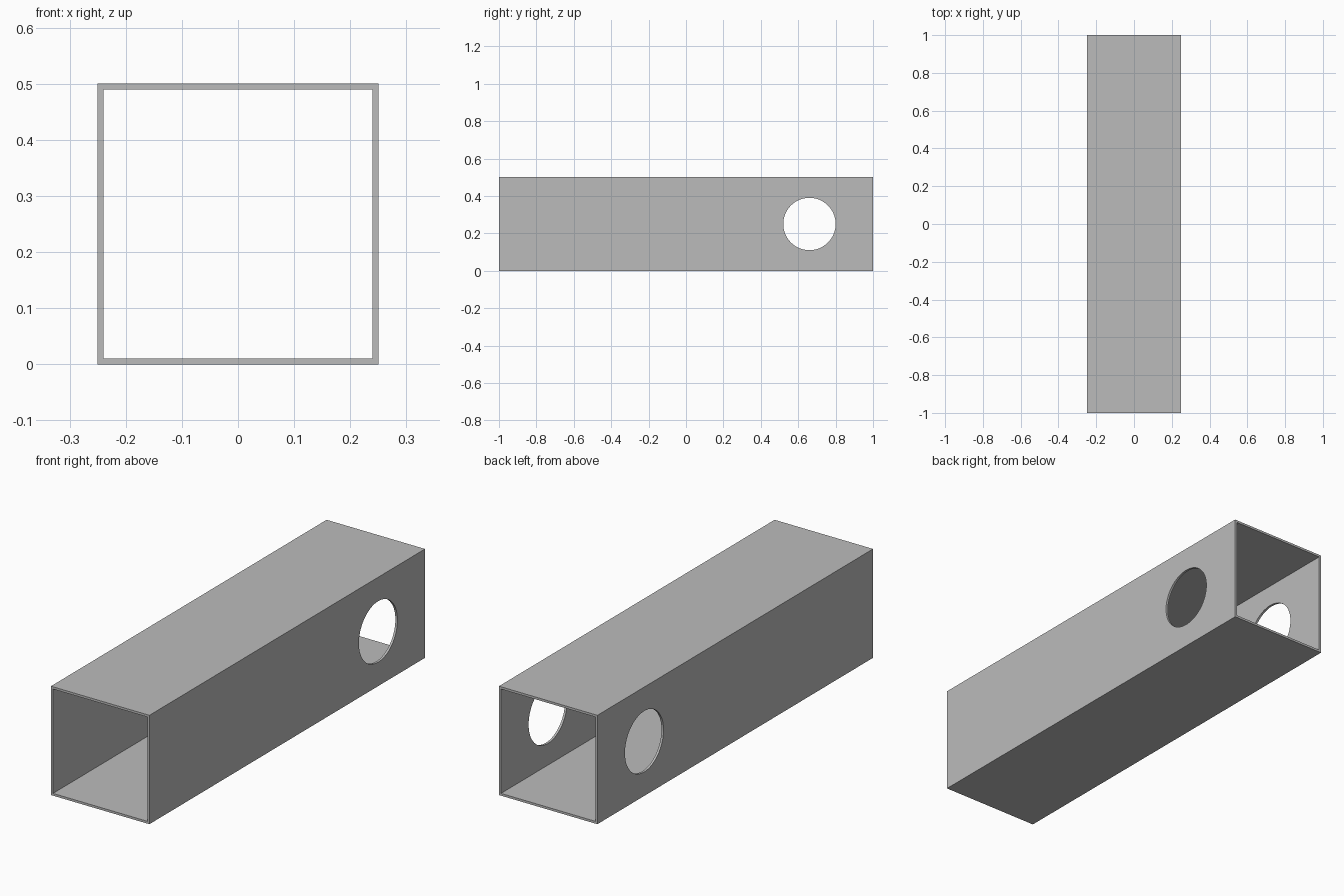
import bpy
import bmesh
from math import pi

LENGTH, SIDE, WALL = 2.0, 0.5, 0.0105
HOLE_Y, HOLE_RADIUS = 0.66, 0.14

if "Cube" in bpy.data.objects:
    bpy.data.objects.remove(bpy.data.objects["Cube"], do_unlink=True)

# Plain grey metal
grey = bpy.data.materials.new("grey_metal")
grey.use_nodes = True
colour = (0.5, 0.5, 0.5, 1)
grey.diffuse_color = colour
grey.node_tree.nodes["Principled BSDF"].inputs["Base Color"].default_value = colour


def square_ring(bm, half, y):
    """Square loop of vertices across the tube at y."""
    corners = [(-1, -1), (1, -1), (1, 1), (-1, 1)]
    return [bm.verts.new((sx * half, y, SIDE / 2 + sz * half)) for sx, sz in corners]


# Square tube, open at both ends
bm = bmesh.new()
loops = [square_ring(bm, half, y) for half, y in (
    (SIDE / 2, -LENGTH / 2), (SIDE / 2, LENGTH / 2),
    (SIDE / 2 - WALL, LENGTH / 2), (SIDE / 2 - WALL, -LENGTH / 2))]
for a, b in zip(loops, loops[1:] + loops[:1]):
    for i in range(4):
        j = (i + 1) % 4
        bm.faces.new((a[i], a[j], b[j], b[i]))
bmesh.ops.recalc_face_normals(bm, faces=bm.faces)
mesh = bpy.data.meshes.new("square_tube")
bm.to_mesh(mesh)
bm.free()
tube = bpy.data.objects.new("square_tube", mesh)
bpy.context.collection.objects.link(tube)
mesh.materials.append(grey)

# Round hole drilled through both side walls
bpy.ops.mesh.primitive_cylinder_add(vertices=64, radius=HOLE_RADIUS, depth=SIDE * 2,
                                    location=(0, HOLE_Y, SIDE / 2), rotation=(0, pi / 2, 0))
drill = bpy.context.object
drill.name = "hole_cutter"
drill.data.materials.append(grey)
drill.hide_render = True
cut = tube.modifiers.new("side_holes", 'BOOLEAN')
cut.operation = 'DIFFERENCE'
cut.solver = 'EXACT'
cut.object = drill

# Bake the cut, drop the cutter and smooth the hole rims
bpy.ops.object.select_all(action='DESELECT')
tube.select_set(True)
bpy.context.view_layer.objects.active = tube
bpy.ops.object.modifier_apply(modifier=cut.name)
bpy.data.objects.remove(drill, do_unlink=True)
bpy.ops.object.shade_smooth_by_angle()
